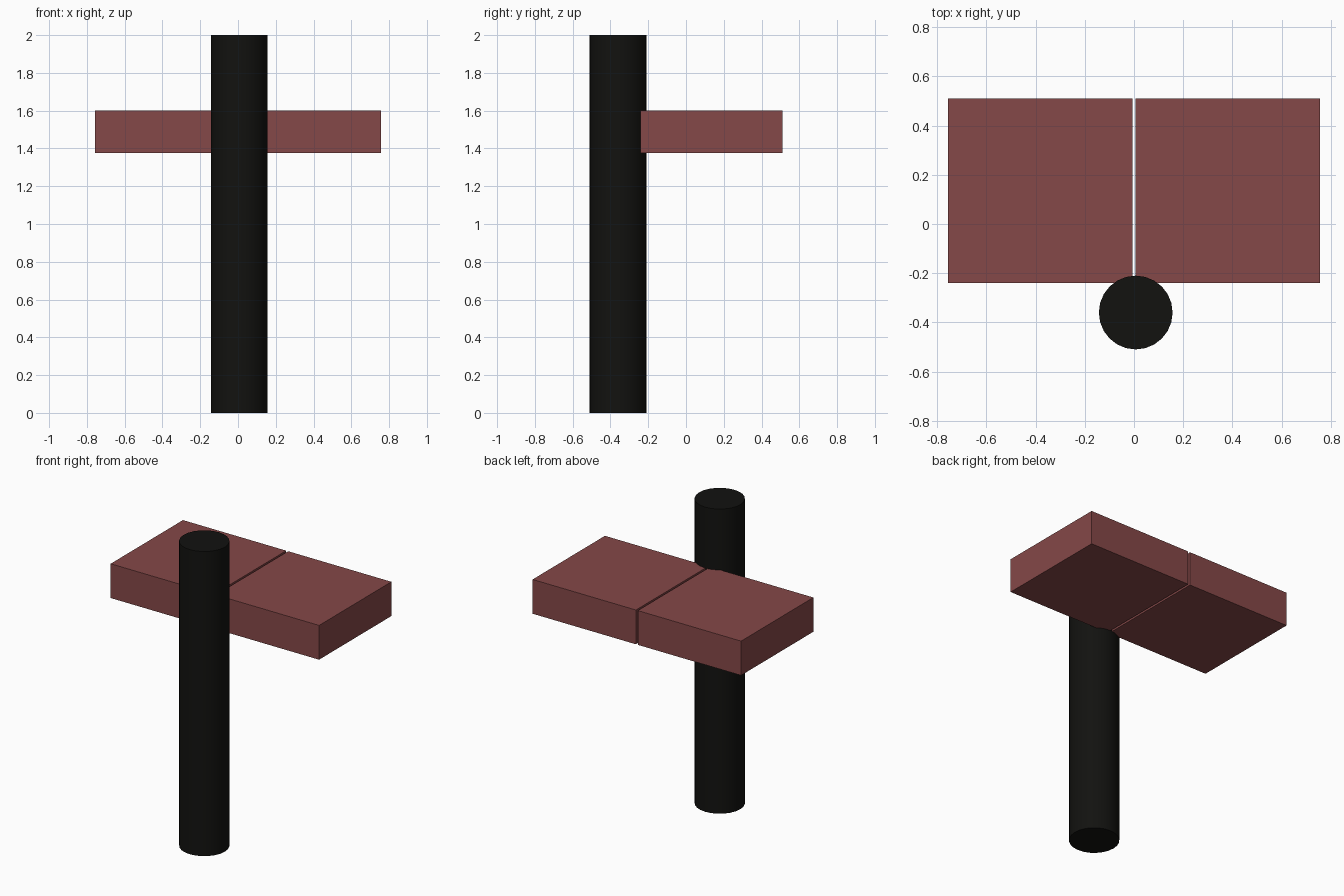
import bpy
import math

if "Cube" in bpy.data.objects:
    bpy.data.objects.remove(bpy.data.objects["Cube"])


def material(name, rgb):
    m = bpy.data.materials.new(name)
    m.diffuse_color = (*rgb, 1.0)
    m.use_nodes = True
    m.node_tree.nodes["Principled BSDF"].inputs["Base Color"].default_value = m.diffuse_color
    return m


red = material("dull_red", (0.235, 0.065, 0.065))
black = material("black", (0.006, 0.006, 0.005))

# Round post, standing at the front edge of the panels
bpy.ops.mesh.primitive_cylinder_add(vertices=24, radius=0.15, depth=2.0,
                                    location=(0.007, -0.36, 1.0))
post = bpy.context.object
post.name = "post"
post.data.materials.append(black)
bpy.ops.object.shade_smooth_by_angle(angle=math.radians(30))

# Two square slabs side by side with a narrow gap
size = (0.75, 0.75, 0.225)
for name, side in (("left_slab", -1), ("right_slab", 1)):
    bpy.ops.mesh.primitive_cube_add(size=1, location=(side * 0.382, 0.135, 1.4875))
    slab = bpy.context.object
    slab.name = name
    slab.scale = size
    bpy.ops.object.transform_apply(location=False, rotation=False, scale=True)
    slab.data.materials.append(red)
